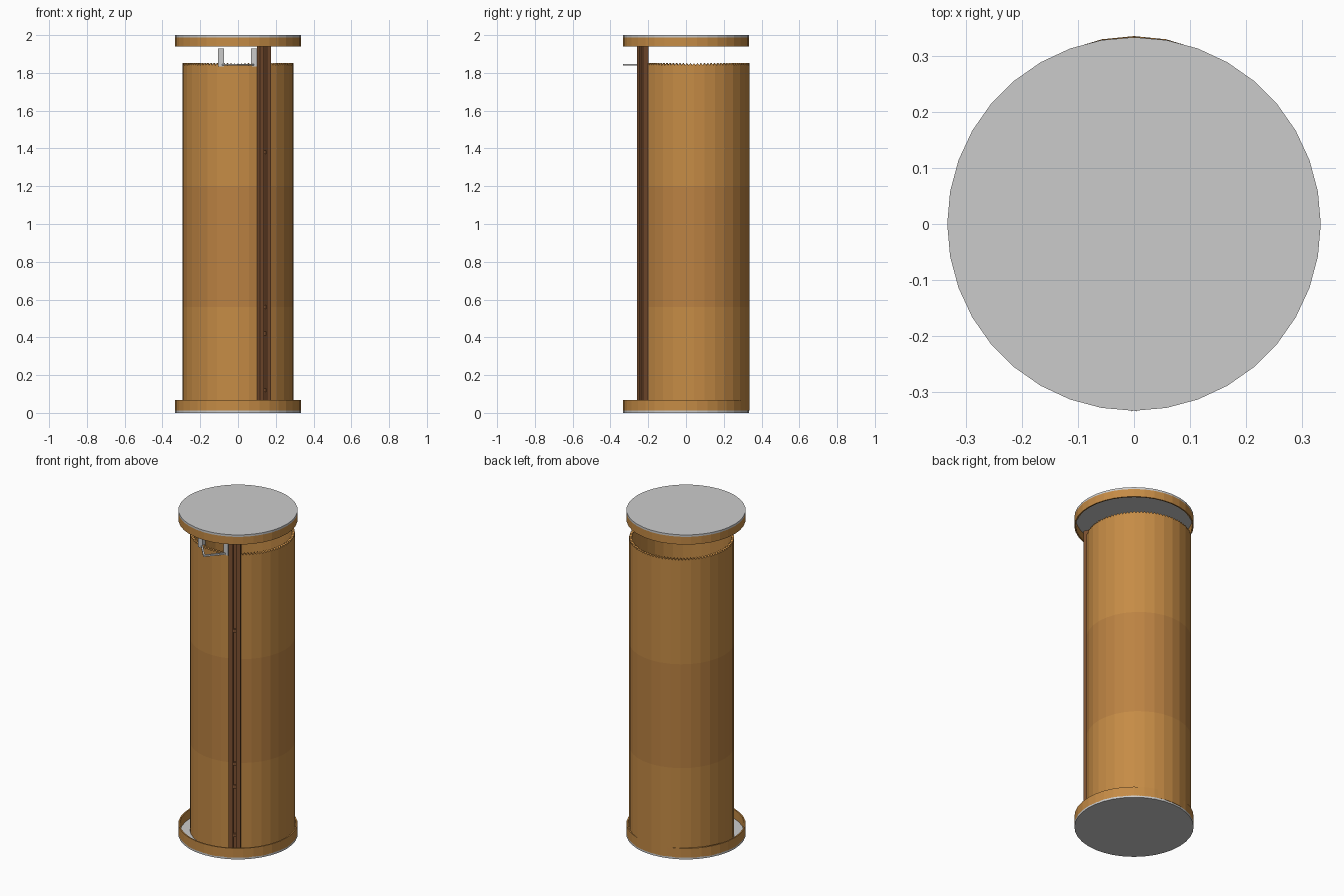
import bpy, bmesh, math
from mathutils import Matrix, Vector

if "Cube" in bpy.data.objects:
    bpy.data.objects.remove(bpy.data.objects["Cube"])

def material(name, col):
    m = bpy.data.materials.new(name)
    m.diffuse_color = (*col, 1)
    m.use_nodes = True
    m.node_tree.nodes["Principled BSDF"].inputs["Base Color"].default_value = m.diffuse_color
    return m

ORANGE = material("orange_wood", (0.56, 0.26, 0.06))
ORANGE_DARK = material("orange_wood_dark", (0.50, 0.225, 0.055))
BROWN = material("brown_wood", (0.20, 0.08, 0.03))

def finish(name, bm, mat=None):
    bmesh.ops.recalc_face_normals(bm, faces=bm.faces)
    me = bpy.data.meshes.new(name)
    bm.to_mesh(me)
    bm.free()
    ob = bpy.data.objects.new(name, me)
    bpy.context.collection.objects.link(ob)
    if mat:
        me.materials.append(mat)
    return ob

def box(name, size, matrix, mat=None):
    bm = bmesh.new()
    bmesh.ops.create_cube(bm, size=1, matrix=matrix @ Matrix.Diagonal((*size, 1)))
    return finish(name, bm, mat)

def plate(name, r, z0, z1):
    bm = bmesh.new()
    bmesh.ops.create_cone(bm, cap_ends=True, segments=36, radius1=r, radius2=r,
                          depth=z1 - z0, matrix=Matrix.Translation((0, 0, (z0 + z1) / 2)))
    return finish(name, bm)

def ring(name, r_out, r_in, z0, z1, mat, centre_y=0.0, sides=36, split=1, tooth=0.0):
    """Closed faceted tube; an optional saw-tooth top edge splits every side."""
    bm = bmesh.new()
    cols = []
    for s in range(sides):
        a, b = (2 * math.pi * (s + k) / sides for k in (0, 1))
        for j in range(split):
            t = j / split
            c = math.cos(a) * (1 - t) + math.cos(b) * t
            d = math.sin(a) * (1 - t) + math.sin(b) * t
            top = z1 - tooth * (j % 2)
            cols.append([bm.verts.new((r * c, r * d + centre_y, z))
                         for r, z in ((r_out, z0), (r_out, top), (r_in, top), (r_in, z0))])
    for p, q in zip(cols, cols[1:] + cols[:1]):
        for k in range(4):
            n = (k + 1) % 4
            bm.faces.new((p[k], q[k], q[n], p[n]))
    return finish(name, bm, mat)

# End caps: grey plates with thin wooden rims
plate("base_plate", 0.333, 0.0, 0.012)
ring("base_rim", 0.333, 0.325, 0.01, 0.068, ORANGE)
plate("top_plate", 0.333, 1.988, 2.0)
ring("top_rim", 0.333, 0.325, 1.94, 1.99, ORANGE)

# Hollow drum in three stacked bands, set slightly to the back
DRUM_Y, DRUM_R = 0.042, 0.293
ring("drum_lower", DRUM_R, 0.278, 0.012, 0.56, ORANGE, DRUM_Y, 32)
ring("drum_middle", DRUM_R, 0.278, 0.56, 1.2, ORANGE_DARK, DRUM_Y, 32)
ring("drum_upper", DRUM_R, 0.278, 1.2, 1.852, ORANGE, DRUM_Y, 32, 6, 0.012)

# Upright post: two strips and a recessed back, tangent to the drum
turn = Matrix.Rotation(math.radians(27), 4, 'Z')
frame = Matrix.Translation((0.138, -0.228, 0)) @ turn
for side in (-1, 1):
    box("post_strip", (0.026, 0.034, 1.935),
        frame @ Matrix.Translation((side * 0.021, 0, 0.9775)), BROWN)
box("post_back", (0.018, 0.012, 1.935), frame @ Matrix.Translation((0, 0.009, 0.9775)), BROWN)
for z in (0.12, 0.42, 0.56, 1.38):
    box("post_cleat", (0.018, 0.012, 0.02), frame @ Matrix.Translation((0, -0.002, z)), BROWN)

# Grey brackets inside the drum's front lip
for x in (-0.09, 0.085):
    box("bracket", (0.03, 0.03, 0.095), Matrix.Translation((x, -0.225, 1.882)))

# V-shaped pull bar
tip = Vector((0, -0.331, 1.843))
for x in (-0.09, 0.09):
    end = Vector((x, -0.225, 1.843))
    d = tip - end
    box("pull_bar", (d.length, 0.01, 0.01),
        Matrix.Translation((tip + end) / 2) @ Matrix.Rotation(math.atan2(d.y, d.x), 4, 'Z'))
